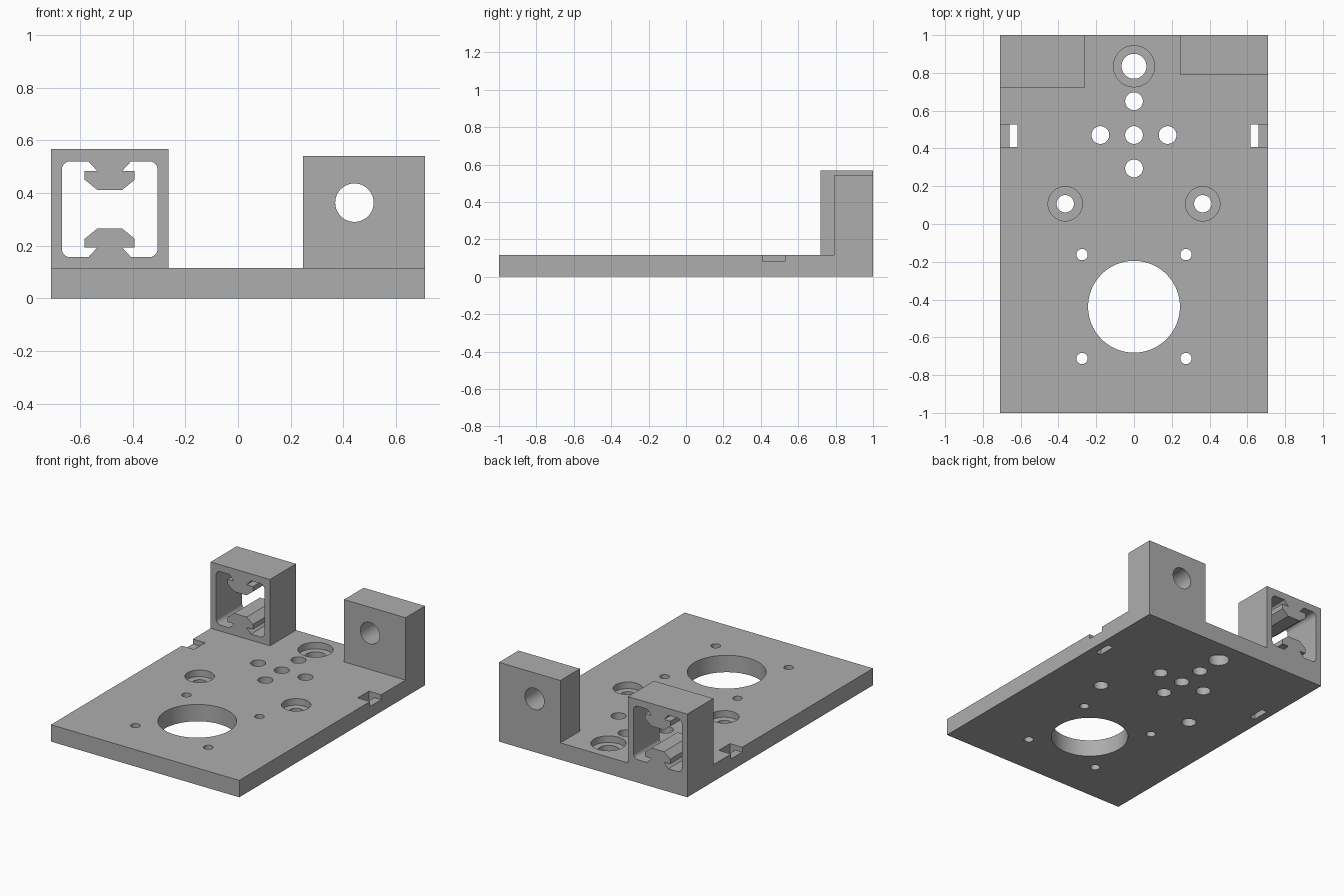
import bpy, bmesh, math
from mathutils import Matrix, Vector

if "Cube" in bpy.data.objects:
    bpy.data.objects.remove(bpy.data.objects["Cube"], do_unlink=True)

W, T = 0.71, 0.115          # half width and thickness of the plate

grey = bpy.data.materials.new("grey metal")
grey.use_nodes = True
grey.diffuse_color = (0.42, 0.42, 0.42, 1)
grey.node_tree.nodes["Principled BSDF"].inputs["Base Color"].default_value = grey.diffuse_color


def add_box(bm, x0, x1, y0, y1, z0, z1):
    size = Vector((x1 - x0, y1 - y0, z1 - z0))
    mid = Vector((x0 + x1, y0 + y1, z0 + z1)) / 2
    bmesh.ops.create_cube(bm, size=1, matrix=Matrix.Translation(mid) @ Matrix.Diagonal(size).to_4x4())


def add_cylinder(bm, centre, radius, depth, sides=48, rot=Matrix()):
    bmesh.ops.create_cone(bm, cap_ends=True, segments=sides, radius1=radius, radius2=radius,
                          depth=depth, matrix=Matrix.Translation(centre) @ rot)


def finish(name, bm):
    bmesh.ops.recalc_face_normals(bm, faces=bm.faces)
    mesh = bpy.data.meshes.new(name)
    bm.to_mesh(mesh)
    bm.free()
    mesh.materials.append(grey)
    obj = bpy.data.objects.new(name, mesh)
    bpy.context.collection.objects.link(obj)
    return obj


def box_object(name, *limits):
    bm = bmesh.new()
    add_box(bm, *limits)
    return finish(name, bm)


# Plate with a framed block and a solid block on its rear corners
plate = box_object("mounting_plate", -W, W, -1, 1, 0, T)
frame = box_object("frame_block", -W, -0.263, 0.72, 1, T, 0.567)
block = box_object("bearing_block", 0.247, W, 0.79, 1, T, 0.54)

# Through holes and side slots
bm = bmesh.new()
add_cylinder(bm, (0, -0.438, T / 2), 0.243, 0.4, 96)
for x in (-0.275, 0.275):
    for y in (-0.162, -0.712):
        add_cylinder(bm, (x, y, T / 2), 0.03, 0.4, 32)
for x, y in ((0, 0.65), (-0.178, 0.471), (0, 0.471), (0.178, 0.471), (0, 0.294)):
    add_cylinder(bm, (x, y, T / 2), 0.047, 0.4)
bored = ((-0.364, 0.107, 0.046, 0.091), (0.364, 0.107, 0.046, 0.091), (0, 0.835, 0.066, 0.109))
for x, y, r, _ in bored:
    add_cylinder(bm, (x, y, T / 2), r, 0.4)
for s in (-1, 1):
    a, b = sorted((s * 0.617, s * 0.658))
    add_box(bm, a, b, 0.408, 0.528, -0.1, 0.3)
# Cross hole of the bearing block
add_cylinder(bm, (0.442, 0.9, 0.363), 0.073, 0.6, 48, Matrix.Rotation(math.pi / 2, 4, "X"))
holes = finish("hole_cutter", bm)

# Counterbores and side notches
bm = bmesh.new()
for x, y, _, r in bored:
    add_cylinder(bm, (x, y, T + 0.055), r, 0.2)
for s in (-1, 1):
    a, b = sorted((s * 0.637, s * 0.8))
    add_box(bm, a, b, 0.408, 0.528, 0.082, 0.3)
recesses = finish("recess_cutter", bm)

# Opening of the frame: rounded square with two tongues, from a quarter outline
quarter = [(0.048, 0.074), (0.095, 0.112), (0.095, 0.146), (0.048, 0.146), (0.081, 0.182)]
for i in range(7):
    t = math.radians(90 - 15 * i)
    quarter.append((0.15 + 0.032 * math.cos(t), 0.15 + 0.032 * math.sin(t)))
right = quarter + [(x, -z) for x, z in reversed(quarter)]
outline = right + [(-x, z) for x, z in reversed(right)]
bm = bmesh.new()
face = bm.faces.new([bm.verts.new((x - 0.487, 0.6, z + 0.338)) for x, z in outline])
side = bmesh.ops.extrude_face_region(bm, geom=[face])["geom"]
bmesh.ops.translate(bm, vec=(0, 0.6, 0), verts=[v for v in side if isinstance(v, bmesh.types.BMVert)])
opening = finish("opening_cutter", bm)

# Combine into one solid
tools = [(frame, "UNION"), (block, "UNION"), (holes, "DIFFERENCE"),
         (recesses, "DIFFERENCE"), (opening, "DIFFERENCE")]
for obj, operation in tools:
    mod = plate.modifiers.new(obj.name, "BOOLEAN")
    mod.operation, mod.solver, mod.object = operation, "EXACT", obj
    obj.hide_render = True
bpy.context.view_layer.update()
evaluated = plate.evaluated_get(bpy.context.evaluated_depsgraph_get())
solid = bpy.data.meshes.new_from_object(evaluated)
plate.modifiers.clear()
plate.data = solid
for obj, _ in tools:
    bpy.data.objects.remove(obj, do_unlink=True)

bpy.ops.object.select_all(action="DESELECT")
plate.select_set(True)
bpy.context.view_layer.objects.active = plate
bpy.ops.object.shade_smooth_by_angle(angle=math.radians(30))
